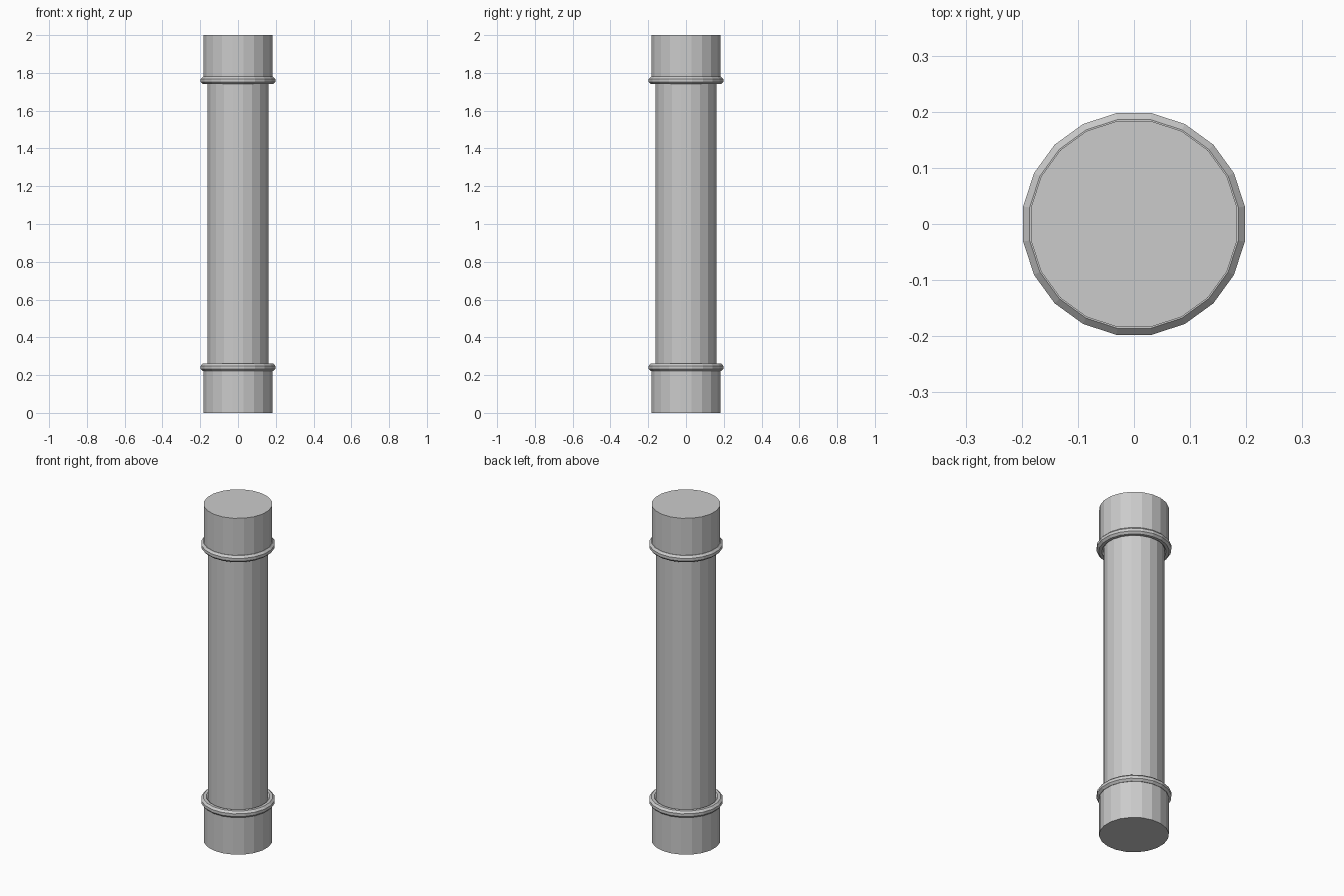
import bpy, bmesh
from math import pi, sin, cos

if "Cube" in bpy.data.objects:
    bpy.data.objects.remove(bpy.data.objects["Cube"])

SIDES = 20


def lathe(name, profile, closed=False):
    """Spin an (r, z) profile round z; open profiles get flat end caps."""
    bm = bmesh.new()
    rings = []
    for r, z in profile:
        rings.append([bm.verts.new((r * cos((i + 0.5) * 2 * pi / SIDES),
                                    r * sin((i + 0.5) * 2 * pi / SIDES), z))
                      for i in range(SIDES)])
    pairs = list(zip(rings, rings[1:]))
    if closed:
        pairs.append((rings[-1], rings[0]))
    else:
        bm.faces.new(rings[0])
        bm.faces.new(rings[-1])
    for a, b in pairs:
        for i in range(SIDES):
            j = (i + 1) % SIDES
            bm.faces.new((a[i], a[j], b[j], b[i]))
    bmesh.ops.recalc_face_normals(bm, faces=bm.faces)
    mesh = bpy.data.meshes.new(name)
    bm.to_mesh(mesh)
    bm.free()
    obj = bpy.data.objects.new(name, mesh)
    bpy.context.collection.objects.link(obj)
    return obj


# Column body: thick ends with a slimmer shaft between them
R_END, R_SHAFT = 0.186, 0.163
lathe("column_body", [(R_END, 0), (R_END, 0.24), (R_SHAFT, 0.24),
                      (R_SHAFT, 1.76), (R_END, 1.76), (R_END, 2)])

# Rounded collars where the ends meet the shaft
for name, z in (("lower_collar", 0.241), ("upper_collar", 1.76)):
    section = [(0.18 + 0.0216 * cos((k + 0.5) * pi / 4),
                z + 0.0216 * sin((k + 0.5) * pi / 4)) for k in range(8)]
    lathe(name, section, closed=True)
